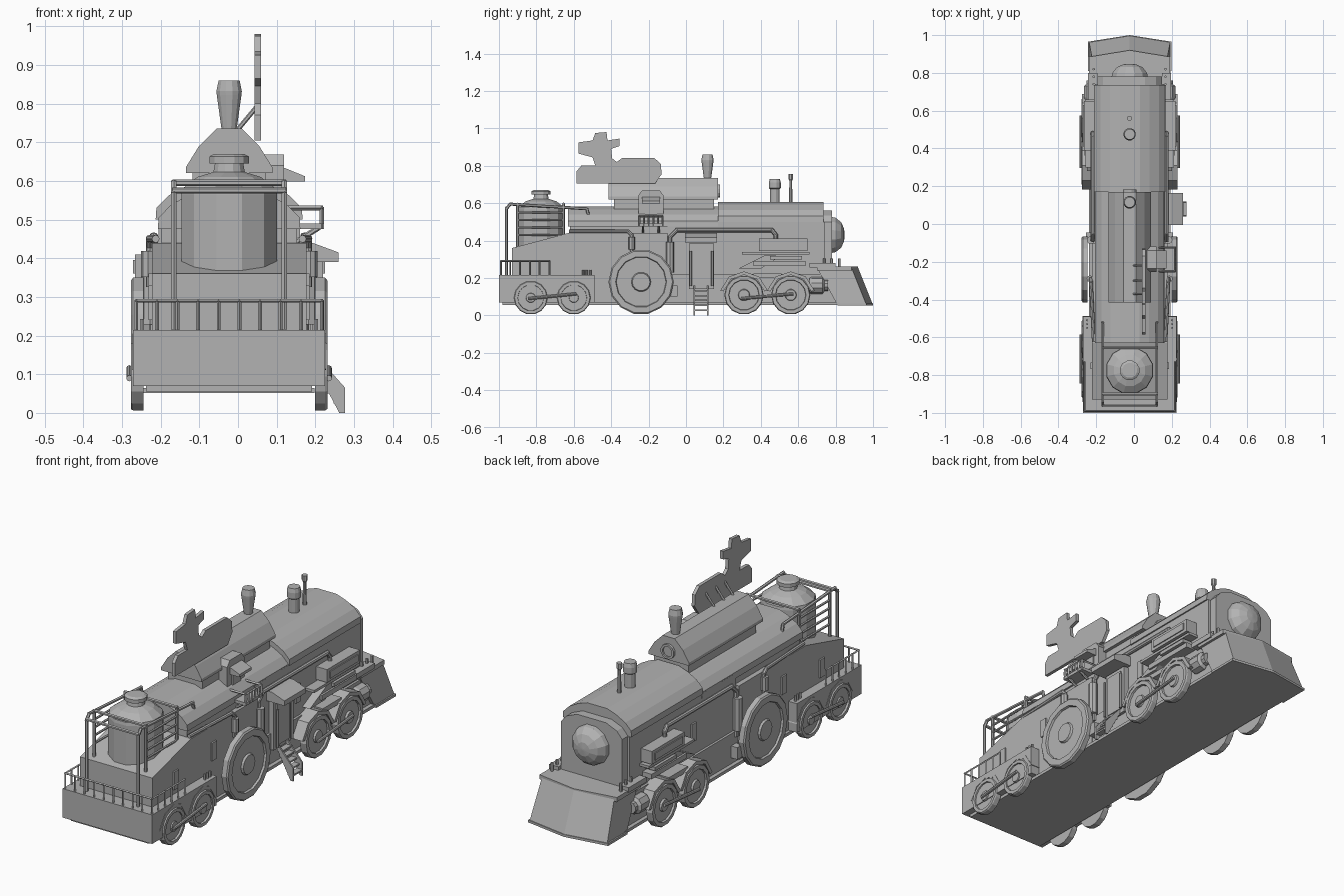
import bpy, bmesh, math
from mathutils import Vector, Matrix

if "Cube" in bpy.data.objects:
    bpy.data.objects.remove(bpy.data.objects["Cube"])

CX = -0.023  # centre line of the engine
mat = bpy.data.materials.new("plain_grey")
mat.use_nodes = True
GREY = (0.45, 0.45, 0.45, 1)
mat.diffuse_color = GREY
mat.node_tree.nodes["Principled BSDF"].inputs["Base Color"].default_value = GREY


def finish(name, bm):
    bmesh.ops.recalc_face_normals(bm, faces=bm.faces)
    me = bpy.data.meshes.new(name)
    bm.to_mesh(me)
    bm.free()
    ob = bpy.data.objects.new(name, me)
    ob.location.x = CX
    me.materials.append(mat)
    bpy.context.collection.objects.link(ob)
    return ob


def prism(name, pts, a, b, axis="y"):
    """Extrude a 2D outline: (x,z) along y, (y,z) along x, (x,y) along z."""
    place = {"y": lambda p, t: (p[0], t, p[1]), "x": lambda p, t: (t, p[0], p[1]),
             "z": lambda p, t: (p[0], p[1], t)}[axis]
    bm = bmesh.new()
    lo = [bm.verts.new(place(p, a)) for p in pts]
    hi = [bm.verts.new(place(p, b)) for p in pts]
    bm.faces.new(lo)
    bm.faces.new(hi)
    for i in range(len(pts)):
        j = (i + 1) % len(pts)
        bm.faces.new((lo[i], lo[j], hi[j], hi[i]))
    return finish(name, bm)


def box(name, x, y, z):
    return prism(name, [(x[0], z[0]), (x[1], z[0]), (x[1], z[1]), (x[0], z[1])], *y)


def lathe(name, prof, at, axis="z", n=12):
    """Turn (radius, height) points about an axis through a point."""
    rot = {"z": Matrix(), "x": Matrix.Rotation(math.pi / 2, 4, "Y"),
           "-x": Matrix.Rotation(-math.pi / 2, 4, "Y"), "y": Matrix.Rotation(-math.pi / 2, 4, "X")}[axis]
    bm = bmesh.new()
    rings = []
    for r, h in prof:
        rings.append([bm.verts.new((r * math.cos(2 * math.pi * (i + .5) / n),
                                    r * math.sin(2 * math.pi * (i + .5) / n), h)) for i in range(n)])
    for p, q in zip(rings, rings[1:]):
        for i in range(n):
            bm.faces.new((p[i], p[(i + 1) % n], q[(i + 1) % n], q[i]))
    bm.faces.new(rings[0])
    bm.faces.new(rings[-1])
    bmesh.ops.transform(bm, matrix=Matrix.Translation(at) @ rot, verts=bm.verts)
    return finish(name, bm)


def bars(name, segments, r, n=6):
    """Round bars joined into one object; each segment is a list of path points."""
    bm = bmesh.new()
    for path in segments:
        for a, b in zip(path, path[1:]):
            a, b = Vector(a), Vector(b)
            d = b - a
            m = Matrix.Translation((a + b) / 2) @ d.to_track_quat("Z", "Y").to_matrix().to_4x4()
            bmesh.ops.create_cone(bm, cap_ends=True, segments=n, radius1=r, radius2=r,
                                  depth=d.length + r, matrix=m)
    return finish(name, bm)


def sym(half):
    return half + [(-x, z) for x, z in reversed(half)]


# Hull and base
box("base_plate", (-.215, .215), (-.98, .82), (.055, .07))
box("rear_platform", (-.248, .248), (-1, -.49), (.07, .215))
prism("rear_hull", [(-.93, .07), (-.93, .36), (-.63, .44), (-.1, .44), (-.1, .07)], -.2, .2, "x")
box("front_hull", (-.183, .183), (-.1, .74), (.07, .5))
box("front_skirt", (-.195, .195), (-.1, .8), (.06, .22))

# Boiler roofs
arch = [(.19, .5), (.188, .53), (.155, .563), (.105, .59), (.055, .607)]
prism("front_roof", sym(arch), .17, .735)
prism("rear_roof", sym([(x * .97, z - .025) for x, z in arch]), -.63, .17)
box("rear_wall", (-.175, .175), (-.62, -.1), (.43, .5))
prism("smokebox", sym([(.17, .25), (.17, .5), (.14, .535), (.08, .56)]), .73, .78)
lathe("boiler_dome", [(.1, 0), (.095, .025), (.07, .055), (.035, .07), (.005, .073)], (0, .775, .43), "y")

# Raised cabin, its window and the chimneys
prism("cabin_wall", sym([(.095, .57), (.095, .66), (.04, .72)]), -.385, .15)
prism("cabin_roof", sym([(.112, .62), (.112, .635), (.078, .69), (.033, .735)]), -.415, .17)
lathe("cabin_window_ring", [(.037, -.01), (.037, .012), (.026, .012), (.026, .004)], (0, .17, .665), "y")
lathe("cabin_chimney", [(.02, 0), (.033, .09), (.034, .1), (.028, .128)], (0, .115, .732))
lathe("front_chimney", [(.026, 0), (.026, .075), (.033, .08), (.033, .11), (.028, .13)], (0, .475, .6))
lathe("whistle", [(.01, 0), (.008, .12), (.014, .13), (.014, .155)], (0, .56, .6), n=8)

# Bird-shaped roof sign with struts
bird = [(-.585, .705), (-.585, .77), (-.56, .8), (-.485, .8), (-.5, .845), (-.575, .865),
        (-.575, .925), (-.5, .935), (-.485, .975), (-.425, .98), (-.42, .935), (-.355, .945),
        (-.355, .905), (-.4, .89), (-.395, .84), (-.37, .82), (-.34, .842), (-.17, .842),
        (-.135, .81), (-.13, .755), (-.165, .705)]
prism("bird_sign", bird, .066, .083, "x")
bars("sign_struts", [[(.02, y, .73), (.07, y, .79)] for y in (-.37, -.3, -.22)], .006)

# Water tank and pipe cage
lathe("water_tank", [(.128, -.02), (.128, .2), (.125, .215), (.085, .245), (.042, .258),
                     (.038, .28), (.053, .28), (.053, .298), (.04, .305)], (0, -.775, .365))
cage = [[(-.143, -.9, .595), (.143, -.9, .595)], [(-.143, -.655, .595), (.143, -.655, .595)]]
rungs = []
for s in (-1, 1):
    x = s * .143
    cage += [[(x, -.96, .22), (x, -.96, .57), (x, -.94, .595), (x, -.53, .57), (x, -.52, .53)],
             [(x, -.9, .37), (x, -.9, .595)], [(x, -.655, .43), (x, -.655, .595)]]
    rungs += [[(x, -.9, z), (x, -.655, z)] for z in (.43, .47, .51, .55)]
cage.append([(-.143, -.96, .575), (.143, -.96, .575)])
bars("tank_cage", cage, .008)
bars("tank_cage_rungs", rungs, .006)

# Platform railing
rail = [[(-.24, -.73, .29), (-.24, -.99, .29), (.24, -.99, .29), (.24, -.73, .29)]]
rail += [[(-.24 + .0533 * i, -.99, .21), (-.24 + .0533 * i, -.99, .29)] for i in range(10)]
rail += [[(s * .24, -.94 + .0525 * i, .21), (s * .24, -.94 + .0525 * i, .29)]
         for s in (-1, 1) for i in range(5)]
bars("platform_railing", rail, .005, 4)

# Plough
bm = bmesh.new()
outline = [(-.2, .7), (-.2, .885), (0, .92), (.2, .885), (.2, .7)]
foot = [(-.215, .81), (-.215, .965), (0, 1), (.215, .965), (.215, .81)]
top = [bm.verts.new((x, y, .255)) for x, y in outline]
low = [bm.verts.new((x, y, .055)) for x, y in foot]
bm.faces.new(top)
bm.faces.new(low)
for i in range(5):
    bm.faces.new((top[i], top[(i + 1) % 5], low[(i + 1) % 5], low[i]))
finish("plough", bm)
prism("plough_ledge", [(x * 1.07, y) for x, y in outline], .24, .262, "z")
prism("plough_lip", [(x * 1.03, y) for x, y in foot], .052, .064, "z")


def wheel(name, s, y, r):
    prof = [(r, -.02), (r, .006), (r * .96, .012), (r * .78, .012), (r * .76, .002),
            (r * .3, .002), (r * .27, .012), (r * .1, .012)]
    lathe(name, prof, (s * .242, y, r + .004), "x" if s > 0 else "-x", 14)


# Both sides: wheels, guards, rods, pipes and boxes
for s, side in ((1, "left"), (-1, "right")):
    def sbox(name, x0, x1, y, z):
        box(side + "_" + name, sorted((s * x0, s * x1)), y, z)

    def pipe(name, path, r, n=8):
        bars(side + "_" + name, [[(s * x, y, z) for x, y, z in path]], r, n)

    for i, (y, r) in enumerate(((-.83, .09), (-.6, .09), (-.24, .175), (.31, .105), (.56, .105))):
        wheel(f"{side}_wheel_{i + 1}", s, y, r)
        if r < .17:
            a, b = (.13, .112) if r > .1 else (.115, .1)
            ang = [math.radians(d) for d in (12, 52, 90, 128, 168)]
            arc = [(y + a * math.cos(t), r + a * math.sin(t)) for t in ang]
            arc += [(y + b * math.cos(t), r + b * math.sin(t)) for t in reversed(ang)]
            depth = .252 if r > .1 else .25
            prism(f"{side}_wheel_guard_{i + 1}", arc, s * .18, s * depth, "x")
    for y0, y1 in ((-.84, -.59), (.3, .57)):
        pipe(f"rod_{'rear' if y0 < 0 else 'front'}", [(.258, y0, .09), (.258, y1, .115)], .008)
    sbox("guard_bridge", .18, .24, (.36, .51), (.2, .225))

    # Steam chest with its supports and cylinder
    sbox("steam_chest", .18, .243, (.39, .65), (.345, .41))
    sbox("steam_chest_panel", .24, .248, (.41, .63), (.36, .395))
    sbox("steam_chest_shelf", .18, .235, (.3, .66), (.325, .338))
    sbox("spring_upper", .18, .24, (.45, .62), (.3, .318))
    sbox("spring_lower", .18, .235, (.36, .64), (.265, .29))
    prism(side + "_slanted_brace", [(.28, .25), (.42, .32), (.48, .32), (.48, .3), (.4, .25)],
          s * .18, s * .225, "x")
    lathe(side + "_piston", [(.04, -.05), (.045, -.04), (.045, .02), (.03, .03), (.03, .05)],
          (s * .2, .71, .16), "y", 10)
    sbox("front_step", .17, .22, (.66, .8), (.255, .28))
    bars(side + "_front_posts", [[(s * .19, y, .26), (s * .19, y, .3)] for y in (.74, .78, .82)], .007)

    # Steam pipes
    pipe("long_pipe", [(.195, -.085, .2), (.195, -.085, .42), (.195, -.05, .455),
                       (.195, .46, .455), (.195, .48, .43), (.195, .48, .4)], .011)
    pipe("pipe_drum", [(.205, -.085, .24), (.205, -.085, .38)], .022)
    pipe("rear_pipe", [(.19, -.62, .45), (.205, -.31, .45), (.205, -.29, .43), (.205, -.29, .33)], .01)
    pipe("rear_pipe_drum", [(.21, -.29, .36), (.21, -.29, .41)], .018)
    sbox("pipe_foot", .19, .23, (-.085, -.045), (.1, .16))
    for i, (y, z, w) in enumerate(((-.75, .28, .2), (-.45, .31, .2), (.24, .33, .183))):
        sbox(f"window_slot_{i + 1}", w, w + .008, (y - .018, y + .018), (z - .04, z + .05))
    bars(side + "_platform_levers", [[(s * .225, y, .21), (s * .225, y, .24)]
                                     for y in (-.55, -.53, -.51)], .006)

# Door, awning and ladder on the left side
box("door_frame", (.18, .21), (.015, .15), (.14, .385))
box("door_panel", (.205, .217), (.035, .13), (.16, .365))
prism("door_awning", [(.18, .44), (.215, .44), (.283, .415), (.283, .39), (.18, .39)], -.005, .165)
bars("door_handrails", [[(.225, y, .16), (.225, y, .34)] for y in (.025, .14)], .007)
for i, y in enumerate((.04, .112)):
    prism(f"ladder_side_{i + 1}", [(.2, .16), (.215, .16), (.3, .065), (.3, 0), (.285, 0)], y, y + .008)
for i in range(5):
    x, z = .222 + .015 * i, .128 - .026 * i
    box(f"ladder_step_{i + 1}", (x - .012, x + .018), (.04, .12), (z, z + .008))

# Dormer and balcony on the left side
prism("dormer", [(-.255, .49), (-.255, .64), (-.235, .668), (-.14, .668), (-.12, .64), (-.12, .49)],
      .07, .142, "x")
prism("dormer_awning", [(.14, .635), (.196, .612), (.196, .598), (.14, .598)], -.235, -.14)
box("dormer_window", (.14, .148), (-.22, -.155), (.53, .6))
box("balcony_floor", (.13, .245), (-.255, -.12), (.475, .49))
rails = [[(.15, -.25, .53), (.24, -.25, .53), (.24, -.125, .53), (.15, -.125, .53)]]
rails += [[(.24, -.25 + .025 * i, .48), (.24, -.25 + .025 * i, .53)] for i in range(6)]
bars("balcony_railing", rails, .006, 4)
bars("balcony_brackets", [[(.17, y, .44), (.23, y, .478)] for y in (-.23, -.145)], .007)
